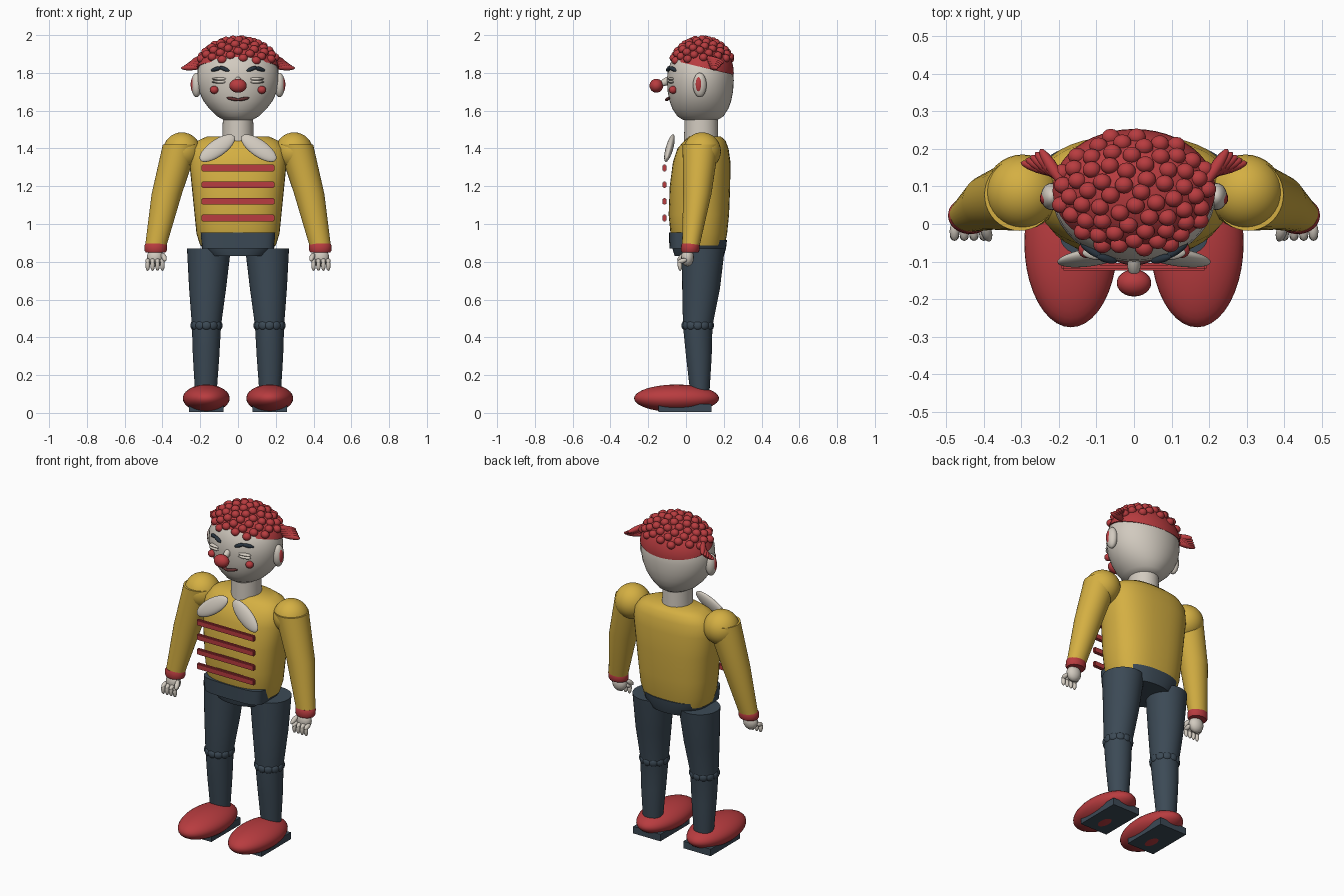
import bpy, bmesh, math
from mathutils import Vector, Matrix

if "Cube" in bpy.data.objects:
    bpy.data.objects.remove(bpy.data.objects["Cube"], do_unlink=True)


def material(name, rgb):
    m = bpy.data.materials.new(name)
    m.use_nodes = True
    m.diffuse_color = (*rgb, 1)
    m.node_tree.nodes["Principled BSDF"].inputs["Base Color"].default_value = (*rgb, 1)
    return m


YELLOW = material("mustard_yellow", (0.66, 0.43, 0.055))
RED = material("warm_red", (0.48, 0.045, 0.05))
PALE = material("pale_cream", (0.64, 0.59, 0.52))
NAVY = material("slate_navy", (0.045, 0.068, 0.092))
DARK = material("dark_slate", (0.022, 0.035, 0.05))
MAROON = material("dark_maroon", (0.12, 0.03, 0.03))


def finish(name, bm, mat, angle=50):
    bmesh.ops.recalc_face_normals(bm, faces=bm.faces)
    mesh = bpy.data.meshes.new(name)
    bm.to_mesh(mesh)
    bm.free()
    mesh.materials.append(mat)
    ob = bpy.data.objects.new(name, mesh)
    bpy.context.collection.objects.link(ob)
    bpy.ops.object.select_all(action="DESELECT")
    ob.select_set(True)
    bpy.context.view_layer.objects.active = ob
    bpy.ops.object.shade_smooth_by_angle(angle=math.radians(angle))
    return ob


def loft(name, rings, mat, power=2.0, n=40):
    """Stack of horizontal superellipses: (z, centre x, centre y, radius x, radius y)."""
    bm = bmesh.new()
    loops = []
    for z, cx, cy, rx, ry in rings:
        loop = []
        for i in range(n):
            a = math.tau * i / n
            c, s = math.cos(a), math.sin(a)
            loop.append(bm.verts.new((cx + rx * math.copysign(abs(c) ** (2 / power), c),
                                      cy + ry * math.copysign(abs(s) ** (2 / power), s), z)))
        loops.append(loop)
    for lo, hi in zip(loops, loops[1:]):
        for i in range(n):
            j = (i + 1) % n
            bm.faces.new((lo[i], lo[j], hi[j], hi[i]))
    bm.faces.new(loops[0][::-1])
    bm.faces.new(loops[-1])
    return finish(name, bm, mat)


def add_ball(bm, matrix, seg=24):
    bmesh.ops.create_uvsphere(bm, u_segments=seg, v_segments=seg // 2, radius=1, matrix=matrix)


def placed(centre, radii):
    return Matrix.Translation(centre) @ Matrix.Diagonal((*radii, 1))


def stretched(a, b, width, thick, normal=(0, -1, 0)):
    """Matrix of an ellipsoid from a to b, thin along the normal."""
    a, b = Vector(a), Vector(b)
    z = (b - a).normalized()
    y = Vector(normal)
    y = (y - z * y.dot(z)).normalized()
    rot = Matrix((y.cross(z), y, z)).transposed().to_4x4()
    return placed((a + b) / 2, (1, 1, 1)) @ rot @ Matrix.Diagonal((width, thick, (b - a).length / 2, 1))


def balls(name, matrices, mat, seg=24):
    bm = bmesh.new()
    for m in matrices:
        add_ball(bm, m, seg)
    return finish(name, bm, mat)


def box(name, centre, size, mat, bevel=0.0):
    bm = bmesh.new()
    bmesh.ops.create_cube(bm, size=1, matrix=placed(centre, size))
    if bevel:
        bmesh.ops.bevel(bm, geom=list(bm.edges), offset=bevel, segments=2, affect="EDGES")
    return finish(name, bm, mat, 30)


# Head and neck
loft("head", [(z, 0, 0.076, rx, ry) for z, rx, ry in (
    (1.55, 0.075, 0.09), (1.57, 0.11, 0.122), (1.61, 0.152, 0.148), (1.65, 0.182, 0.163),
    (1.70, 0.206, 0.173), (1.76, 0.217, 0.177), (1.82, 0.213, 0.172), (1.87, 0.19, 0.15),
    (1.92, 0.14, 0.11), (1.95, 0.07, 0.06))], PALE)
loft("neck", [(1.44, 0, 0.08, 0.083, 0.09), (1.57, 0, 0.08, 0.08, 0.088)], PALE)

# Hair cap, trimmed along a slope from brow to nape
cap = Vector((0, 0.085, 1.8))
cap_size = Vector((0.22, 0.168, 0.178))
bm = bmesh.new()
add_ball(bm, placed(cap, cap_size), 48)
cut = bmesh.ops.bisect_plane(bm, geom=bm.verts[:] + bm.edges[:] + bm.faces[:], clear_inner=True,
                             plane_co=(0, 0.25, 1.79), plane_no=(0, 0.24, 1))
bmesh.ops.edgeloop_fill(bm, edges=[e for e in cut["geom_cut"] if isinstance(e, bmesh.types.BMEdge)])
finish("hair_cap", bm, RED)

# Hair curls spiralling down the cap
curls = []
count = 66
for i in range(count):
    h = 1 - 0.64 * (i + 0.4) / count
    a = i * math.pi * (3 - math.sqrt(5))
    r = math.sqrt(1 - h * h)
    d = Vector((r * math.cos(a), r * math.sin(a), h))
    curls.append(placed(cap + d * cap_size, (0.025, 0.023, 0.022)))
balls("hair_curls", curls, RED, 14)

# Torso, belt and pelvis
loft("torso", [(0.885, 0, 0.07, 0.2, 0.135), (0.95, 0, 0.068, 0.22, 0.15), (1.05, 0, 0.068, 0.23, 0.16),
               (1.2, 0, 0.074, 0.245, 0.16), (1.33, 0, 0.083, 0.258, 0.152), (1.40, 0, 0.09, 0.25, 0.135),
               (1.44, 0, 0.1, 0.215, 0.11), (1.463, 0, 0.1, 0.165, 0.085)], YELLOW, 2.5)
loft("pelvis", [(0.83, 0, 0.07, 0.15, 0.13), (0.87, 0, 0.07, 0.19, 0.142), (0.915, 0, 0.07, 0.205, 0.147)], NAVY, 2.4)
loft("belt", [(0.87, 0, 0, 0.19, 0.088), (0.955, 0, 0, 0.198, 0.09)], NAVY, 4)

# Chest braids
for i in range(4):
    box(f"chest_stripe_{i + 1}", (0, -0.114, 1.296 - i * 0.088), (0.385, 0.02, 0.036), RED, 0.005)

# Nose and mouth
balls("nose", [placed((0, -0.157, 1.732), (0.046, 0.036, 0.037))], RED)
balls("nose_bridge", [stretched((0, -0.07, 1.775), (0, -0.14, 1.735), 0.02, 0.018, (1, 0, 0))], PALE)
balls("mouth", [stretched((-s * 0.012, -0.108, 1.655), (s * 0.06, -0.088, 1.668), 0.009, 0.009)
                for s in (-1, 1)], MAROON, 16)

# Everything that comes in pairs: left is +x
for s, side in ((1, "left"), (-1, "right")):
    # Face
    balls(f"{side}_cheek", [placed((s * 0.126, -0.069, 1.71), (0.023, 0.022, 0.021))], RED, 16)
    balls(f"{side}_eyelids", [placed((s * 0.09, -0.076, z), (0.048, 0.02, 0.009))
                              for z in (1.752, 1.768)], PALE, 16)
    balls(f"{side}_eyebrow", [stretched((s * 0.045, -0.1, 1.81), (s * 0.1, -0.085, 1.832), 0.011, 0.011),
                              stretched((s * 0.085, -0.09, 1.83), (s * 0.143, -0.05, 1.812), 0.011, 0.011)],
          DARK, 16)
    balls(f"{side}_ear", [placed((s * 0.22, 0.073, 1.736), (0.028, 0.036, 0.065))], PALE)
    balls(f"{side}_inner_ear", [placed((s * 0.233, 0.068, 1.738), (0.018, 0.02, 0.045))], RED, 16)

    # Side tuft of swept strands
    balls(f"{side}_hair_tuft", [stretched((s * 0.185, 0.1 + 0.008 * i, 1.885 - 0.013 * i),
                                          (s * (0.25 + 0.013 * i), 0.2 - 0.009 * i, 1.853 - 0.007 * i),
                                          0.016, 0.016) for i in range(5)], RED, 14)

    # Collar bow
    balls(f"{side}_collar_petal", [stretched((s * 0.02, -0.07, 1.465), (s * 0.2, -0.105, 1.338),
                                             0.046, 0.02, (0, -1, 0.3))], PALE, 32)

    # Arm
    balls(f"{side}_shoulder", [placed((s * 0.297, 0.085, 1.385), (0.1, 0.1, 0.1))], YELLOW, 32)
    loft(f"{side}_sleeve", [(0.88, s * 0.436, 0.025, 0.056, 0.046), (1.16, s * 0.377, 0.06, 0.08, 0.075),
                            (1.42, s * 0.304, 0.078, 0.094, 0.096)], YELLOW)
    loft(f"{side}_cuff", [(0.85, s * 0.436, 0.022, 0.053, 0.044), (0.86, s * 0.436, 0.022, 0.059, 0.049),
                          (0.888, s * 0.436, 0.024, 0.059, 0.049), (0.897, s * 0.435, 0.024, 0.054, 0.045)], RED)
    hand = [placed((s * 0.438, 0.008, 0.823), (0.045, 0.034, 0.048))]
    for i in range(4):
        x = s * (0.4 + 0.026 * i)
        hand += [stretched((x, 0.005, 0.812), (x, -0.045, 0.797), 0.013, 0.013, (0, 0, 1)),
                 stretched((x, -0.035, 0.81), (x, -0.03, 0.752), 0.012, 0.012)]
    hand.append(stretched((s * 0.4, 0, 0.845), (s * 0.385, -0.045, 0.805), 0.014, 0.014))
    balls(f"{side}_hand", hand, PALE, 16)

    # Leg with a scalloped knee band
    loft(f"{side}_trouser_leg", [(0.12, s * 0.17, 0.073, 0.058, 0.052), (0.3, s * 0.169, 0.068, 0.07, 0.068),
                                 (0.46, s * 0.167, 0.062, 0.077, 0.078), (0.66, s * 0.161, 0.08, 0.098, 0.1),
                                 (0.87, s * 0.154, 0.092, 0.116, 0.113)], NAVY)
    knee = []
    for i in range(12):
        a = math.tau * i / 12
        spot = Vector((s * 0.167 + 0.072 * math.cos(a), 0.062 + 0.073 * math.sin(a), 0.463))
        knee.append(placed(spot, (1, 1, 1)) @ Matrix.Rotation(a, 4, "Z") @ Matrix.Diagonal((0.013, 0.025, 0.023, 1)))
    balls(f"{side}_knee_band", knee, NAVY, 16)

    # Shoe and sole
    balls(f"{side}_shoe", [placed((s * 0.168, -0.05, 0.077), (0.124, 0.225, 0.073))], RED, 40)
    box(f"{side}_sole", (s * 0.168, -0.005, 0.027), (0.182, 0.28, 0.042), NAVY)
